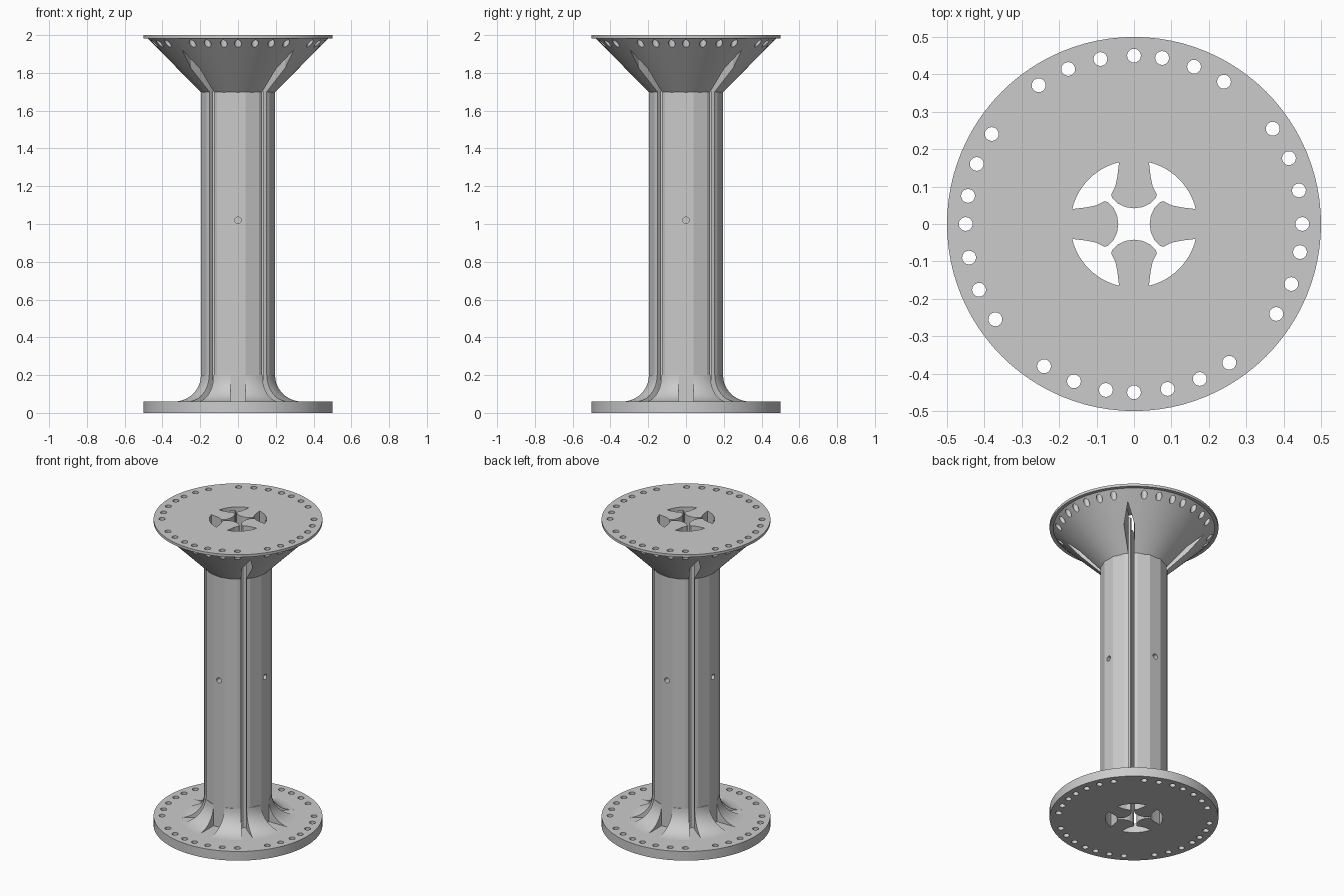
import bpy, bmesh, math
from mathutils import Matrix, Vector

cube = bpy.data.objects.get("Cube")
if cube:
    bpy.data.objects.remove(cube, do_unlink=True)

grey = bpy.data.materials.new("light grey")
grey.use_nodes = True
tone = (0.6, 0.6, 0.6, 1)
grey.diffuse_color = tone
grey.node_tree.nodes["Principled BSDF"].inputs["Base Color"].default_value = tone


def finish(name, bm):
    bmesh.ops.recalc_face_normals(bm, faces=bm.faces)
    mesh = bpy.data.meshes.new(name)
    bm.to_mesh(mesh)
    bm.free()
    mesh.materials.append(grey)
    ob = bpy.data.objects.new(name, mesh)
    bpy.context.collection.objects.link(ob)
    return ob


def add_prism(bm, outline, z0, z1):
    face = bm.faces.new([bm.verts.new((x, y, z0)) for x, y in outline])
    ext = bmesh.ops.extrude_face_region(bm, geom=[face])
    top = [v for v in ext["geom"] if isinstance(v, bmesh.types.BMVert)]
    bmesh.ops.translate(bm, verts=top, vec=(0, 0, z1 - z0))


def circle(r, n, cx=0, cy=0, phase=0):
    return [(cx + r * math.cos(math.tau * (i + phase) / n),
             cy + r * math.sin(math.tau * (i + phase) / n)) for i in range(n)]


def turn(points, angle):
    m = Matrix.Rotation(angle, 2)
    return [tuple(m @ Vector(p)) for p in points]


def prisms(name, outlines, z0, z1):
    bm = bmesh.new()
    for outline in outlines:
        add_prism(bm, outline, z0, z1)
    return finish(name, bm)


def lathe(name, profile, n=96):
    bm = bmesh.new()
    rings = [[bm.verts.new((x, y, z)) for x, y in circle(r, n)] for r, z in profile]
    for a, b in zip(rings, rings[1:] + rings[:1]):
        for i in range(n):
            j = (i + 1) % n
            bm.faces.new((a[i], a[j], b[j], b[i]))
    return finish(name, bm)


def cut(ob, *cutters):
    for c in cutters:
        mod = ob.modifiers.new("cut", "BOOLEAN")
        mod.operation, mod.solver, mod.object = "DIFFERENCE", "EXACT", c
    bpy.context.view_layer.update()
    graph = bpy.context.evaluated_depsgraph_get()
    mesh = bpy.data.meshes.new_from_object(ob.evaluated_get(graph))
    ob.modifiers.clear()
    ob.data = mesh


quarters = [k * math.pi / 2 for k in range(4)]

# Central opening: four fans joined by narrow necks to a curved star
side = [(0.04, 0.165), (0.044, 0.13), (0.05, 0.1), (0.061, 0.078), (0.058, 0.069),
        (0.042, 0.054), (0.022, 0.045), (0, 0.042)]
petal = [(-x, y) for x, y in side] + side[-2::-1]
start = math.atan2(0.165, 0.04)
span = 2 * start - math.pi / 2
arc = [(0.17 * math.cos(start - span * i / 12), 0.17 * math.sin(start - span * i / 12))
       for i in range(1, 12)]
opening = [p for q in quarters for p in turn(petal + arc, -q)]
core = prisms("core_cutter", [opening], -0.1, 2.1)

# Bolt holes, seven to a quarter
bolts = []
for q in quarters:
    for deg in (-34.5, -23, -11.5, 0, 9.6, 20.9, 32.3):
        a = math.pi / 2 - math.radians(deg) - q
        bolts.append(circle(0.0185, 20, 0.45 * math.cos(a), 0.45 * math.sin(a)))
bolt_holes = prisms("bolt_cutter", bolts, -0.1, 2.1)

# Diagonal slots that end in a point
kite = [(0.1, -0.017), (0.2, -0.017), (0.32, -0.032), (0.42, 0),
        (0.32, 0.032), (0.2, 0.017), (0.1, 0.017)]
slots = prisms("slot_cutter", [turn(kite, q + math.pi / 4) for q in quarters], 0.06, 1.975)

# Straight gaps through the flare in front of the four main flats
gap = [(0.1, -0.039), (0.5, -0.039), (0.5, 0.039), (0.1, 0.039)]
gaps = prisms("gap_cutter", [turn(gap, q) for q in quarters], 0.0, 0.3)

# Small blind holes halfway up the column
bm = bmesh.new()
for q in quarters:
    place = (Matrix.Rotation(q, 4, "Z") @ Matrix.Translation((0.2, 0, 1.02))
             @ Matrix.Rotation(math.pi / 2, 4, "Y"))
    bmesh.ops.create_cone(bm, cap_ends=True, segments=16, radius1=0.017, radius2=0.017,
                          depth=0.1, matrix=place)
pins = finish("pin_cutter", bm)

# Parts
base = prisms("base_plate", [circle(0.5, 96)], 0, 0.06)
cut(base, core, bolt_holes)

column = prisms("column", [circle(0.2, 16, phase=0.5)], 0.06, 1.7)
cut(column, core, slots, pins)

curve = [(0.34 - 0.14 * math.cos(t), 0.2 - 0.14 * math.sin(t))
         for t in (math.pi / 2 * i / 10 for i in range(11))]
flare = lathe("base_flare", [(0.185, 0.2)] + curve + [(0.185, 0.06)])
cut(flare, slots, gaps)

bm = bmesh.new()
bmesh.ops.create_cone(bm, cap_ends=True, segments=96, radius1=0.192, radius2=0.478,
                      depth=0.29, matrix=Matrix.Translation((0, 0, 1.838)))
head = finish("head_cone", bm)
cut(head, core, slots, bolt_holes)

top = prisms("top_plate", [circle(0.5, 96)], 1.983, 2)
cut(top, core, bolt_holes)

for c in (core, bolt_holes, slots, gaps, pins):
    bpy.data.objects.remove(c, do_unlink=True)

# Smooth round surfaces, crisp edges
bpy.ops.object.select_all(action="DESELECT")
for ob in (base, column, flare, head, top):
    ob.select_set(True)
bpy.context.view_layer.objects.active = base
bpy.ops.object.shade_smooth_by_angle(angle=math.radians(14))
